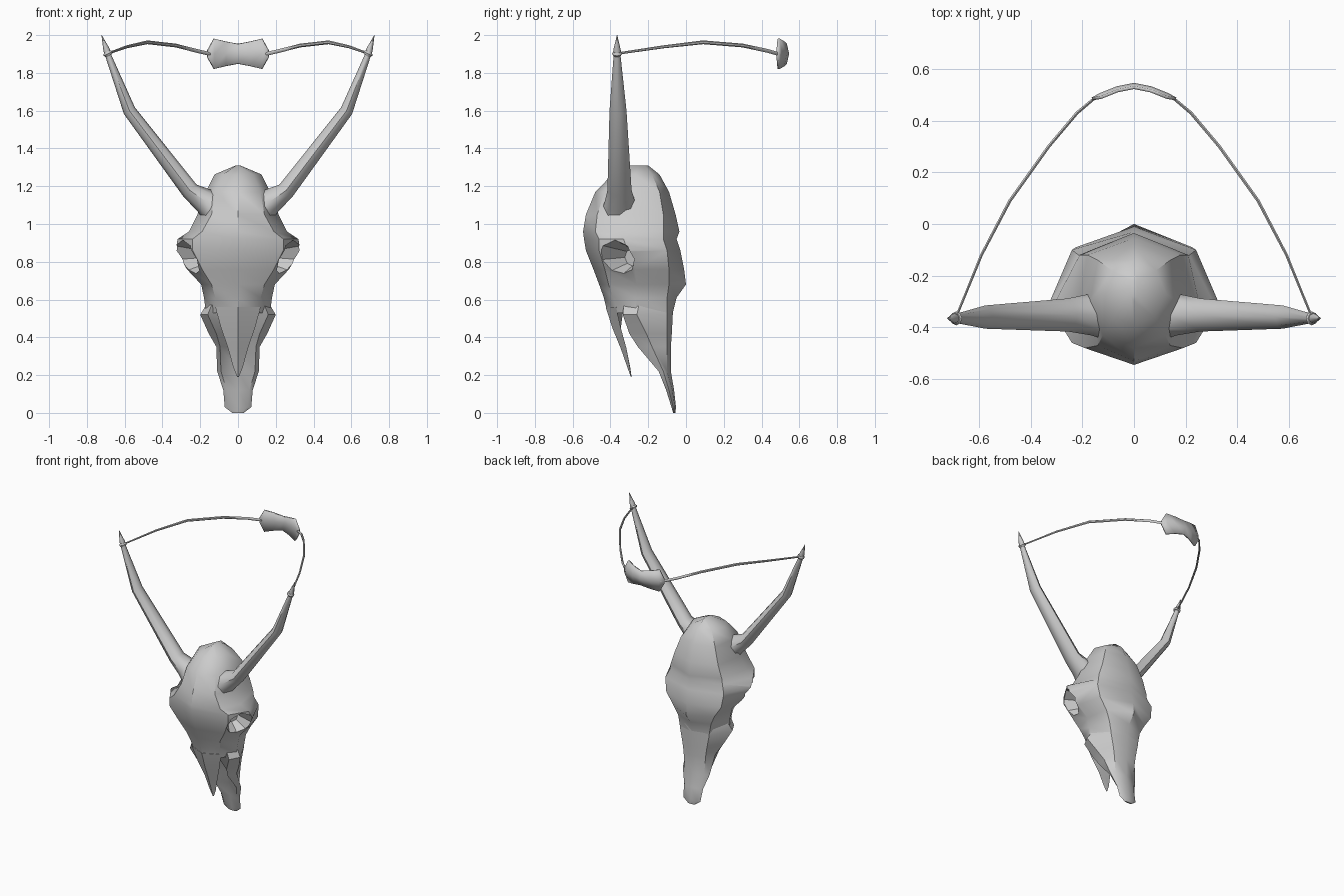
import bpy, bmesh, math
from mathutils import Vector

if "Cube" in bpy.data.objects:
    bpy.data.objects.remove(bpy.data.objects["Cube"])


def finish(name, bm, angle=40):
    bmesh.ops.remove_doubles(bm, verts=bm.verts, dist=0.0005)
    bmesh.ops.recalc_face_normals(bm, faces=bm.faces)
    me = bpy.data.meshes.new(name)
    bm.to_mesh(me)
    bm.free()
    ob = bpy.data.objects.new(name, me)
    bpy.context.collection.objects.link(ob)
    smooth(ob, angle)
    return ob


def smooth(ob, angle=40):
    bpy.ops.object.select_all(action='DESELECT')
    ob.select_set(True)
    bpy.context.view_layer.objects.active = ob
    bpy.ops.object.shade_smooth_by_angle(angle=math.radians(angle))


def loft(name, rings, angle=40):
    """Skin a list of closed rings and cap both ends."""
    bm = bmesh.new()
    vs = [[bm.verts.new(p) for p in r] for r in rings]
    n = len(rings[0])
    for a, b in zip(vs, vs[1:]):
        for i in range(n):
            j = (i + 1) % n
            bm.faces.new((a[i], a[j], b[j], b[i]))
    bm.faces.new(vs[0])
    bm.faces.new(vs[-1])
    return finish(name, bm, angle)


def mirrored_ring(z, front, sides, back):
    """Full ring from a centre front, right-hand (x, y) points and a centre back."""
    return ([(0, front, z)] + [(x, y, z) for x, y in sides] + [(0, back, z)]
            + [(-x, y, z) for x, y in reversed(sides)])


def tube(name, path, radii, n=8, wide=(0, 1, 0)):
    """Elliptical tube; radii are (along wide axis, across it)."""
    pts = [Vector(p) for p in path]
    rings = []
    for i, p in enumerate(pts):
        t = (pts[min(i + 1, len(pts) - 1)] - pts[max(i - 1, 0)]).normalized()
        side = t.cross(Vector(wide)).normalized()
        up = side.cross(t).normalized()
        a, b = radii[i]
        rings.append([p + up * a * math.cos(k * math.tau / n)
                      + side * b * math.sin(k * math.tau / n) for k in range(n)])
    return loft(name, rings, 50)


# Cranium and face
skull = loft("skull", [mirrored_ring(*r) for r in [
    (1.31, -.30, [(.01, -.28), (.012, -.25), (.01, -.22)], -.20),
    (1.262, -.39, [(.08, -.36), (.125, -.27), (.085, -.18)], -.14),
    (1.17, -.48, [(.12, -.43), (.17, -.30), (.14, -.14)], -.09),
    (1.05, -.53, [(.14, -.47), (.215, -.32), (.18, -.12)], -.055),
    (.96, -.545, [(.19, -.48), (.26, -.34), (.21, -.12)], -.035),
    (.92, -.54, [(.24, -.46), (.32, -.33), (.215, -.12)], -.05),
    (.86, -.53, [(.24, -.46), (.33, -.31), (.24, -.10)], -.03),
    (.76, -.49, [(.19, -.43), (.27, -.27), (.225, -.09)], -.01),
    (.68, -.46, [(.14, -.41), (.195, -.26), (.17, -.09)], 0),
    (.61, -.435, [(.12, -.385), (.18, -.26), (.135, -.10)], -.05),
    (.53, -.415, [(.11, -.36), (.17, -.27), (.12, -.10)], -.07)]])

# Eye sockets cut with tapered eight-sided cones
for s in (1, -1):
    out = Vector((s * .84, -.53, -.08)).normalized()
    bpy.ops.mesh.primitive_cone_add(vertices=8, radius1=.045, radius2=.135, depth=.24,
                                    location=Vector((s * .268, -.36, .812)) - out * .02)
    cutter = bpy.context.object
    cutter.hide_render = True
    cutter.rotation_euler = out.to_track_quat('Z', 'Y').to_euler()
    bpy.context.view_layer.update()
    mod = skull.modifiers.new("socket", 'BOOLEAN')
    mod.object, mod.operation, mod.solver = cutter, 'DIFFERENCE', 'EXACT'
    bpy.ops.object.select_all(action='DESELECT')
    skull.select_set(True)
    bpy.context.view_layer.objects.active = skull
    bpy.ops.object.modifier_apply(modifier=mod.name)
    bpy.data.objects.remove(cutter)
smooth(skull)

# Pointed nasal bone
loft("nasal_bone", [mirrored_ring(*r) for r in [
    (.56, -.425, [(.12, -.37)], -.33),
    (.45, -.39, [(.09, -.345)], -.345),
    (.34, -.345, [(.052, -.315)], -.315),
    (.24, -.31, [(.025, -.297)], -.295),
    (.19, -.292, [(.004, -.29)], -.288)]])

# Upper jaw, a trough hollowed at the front
loft("upper_jaw", [mirrored_ring(*r) for r in [
    (.57, -.32, [(.14, -.33), (.17, -.25), (.12, -.10)], -.065),
    (.52, -.28, [(.16, -.335), (.20, -.26), (.12, -.10)], -.07),
    (.42, -.16, [(.115, -.30), (.155, -.21), (.10, -.10)], -.075),
    (.35, -.13, [(.095, -.255), (.115, -.18), (.09, -.10)], -.08),
    (.22, -.11, [(.09, -.145), (.11, -.12), (.08, -.10)], -.08),
    (.12, -.09, [(.06, -.105), (.078, -.09), (.06, -.072)], -.063),
    (.03, -.075, [(.05, -.077), (.07, -.068), (.05, -.058)], -.053),
    (.0, -.068, [(.02, -.068), (.03, -.064), (.02, -.058)], -.056)]])

for s, side in ((1, "right"), (-1, "left")):
    # Horn with a pointed tip
    tube(side + "_horn",
         [(s * x, y, z) for x, y, z in [
             (.10, -.35, 1.06), (.17, -.35, 1.12), (.255, -.352, 1.178),
             (.575, -.36, 1.60), (.688, -.365, 1.895), (.695, -.365, 1.92), (.722, -.365, 2.0)]],
         [(.10, .09), (.08, .07), (.064, .047), (.045, .034),
          (.018, .016), (.020, .018), (.001, .001)])
    # Cord wrapped round the horn tip
    tube(side + "_knot",
         [(s * .682, -.365, 1.892), (s * .688, -.365, 1.902), (s * .692, -.365, 1.912)],
         [(.021, .02), (.027, .026), (.021, .02)])
    # Arched cord running back to the pouch
    tube(side + "_cord",
         [(s * x, y, z) for x, y, z in [
             (.69, -.365, 1.902), (.59, -.12, 1.938), (.48, .09, 1.962),
             (.33, .30, 1.945), (.22, .43, 1.917), (.14, .497, 1.898)]],
         [(.006, .005), (.008, .006), (.010, .007), (.010, .007), (.010, .007), (.010, .006)],
         n=6, wide=(0, 0, 1))

# Curved bow-tie pouch at the back
half = [(.162, .484, .016), (.127, .502, .08), (.065, .527, .065), (0, .540, .052)]
cols = [(-x, y, h) for x, y, h in half] + half[-2::-1]
bm = bmesh.new()
grid = [[bm.verts.new((x, y - .012 * abs(k) * (h > .05), 1.901 + k * h)) for k in (-1, 0, 1)]
        for x, y, h in cols]
for a, b in zip(grid, grid[1:]):
    for i in (0, 1):
        bm.faces.new((a[i], a[i + 1], b[i + 1], b[i]))
pouch = finish("pouch", bm)
mod = pouch.modifiers.new("thickness", 'SOLIDIFY')
mod.thickness, mod.offset = .012, 0
